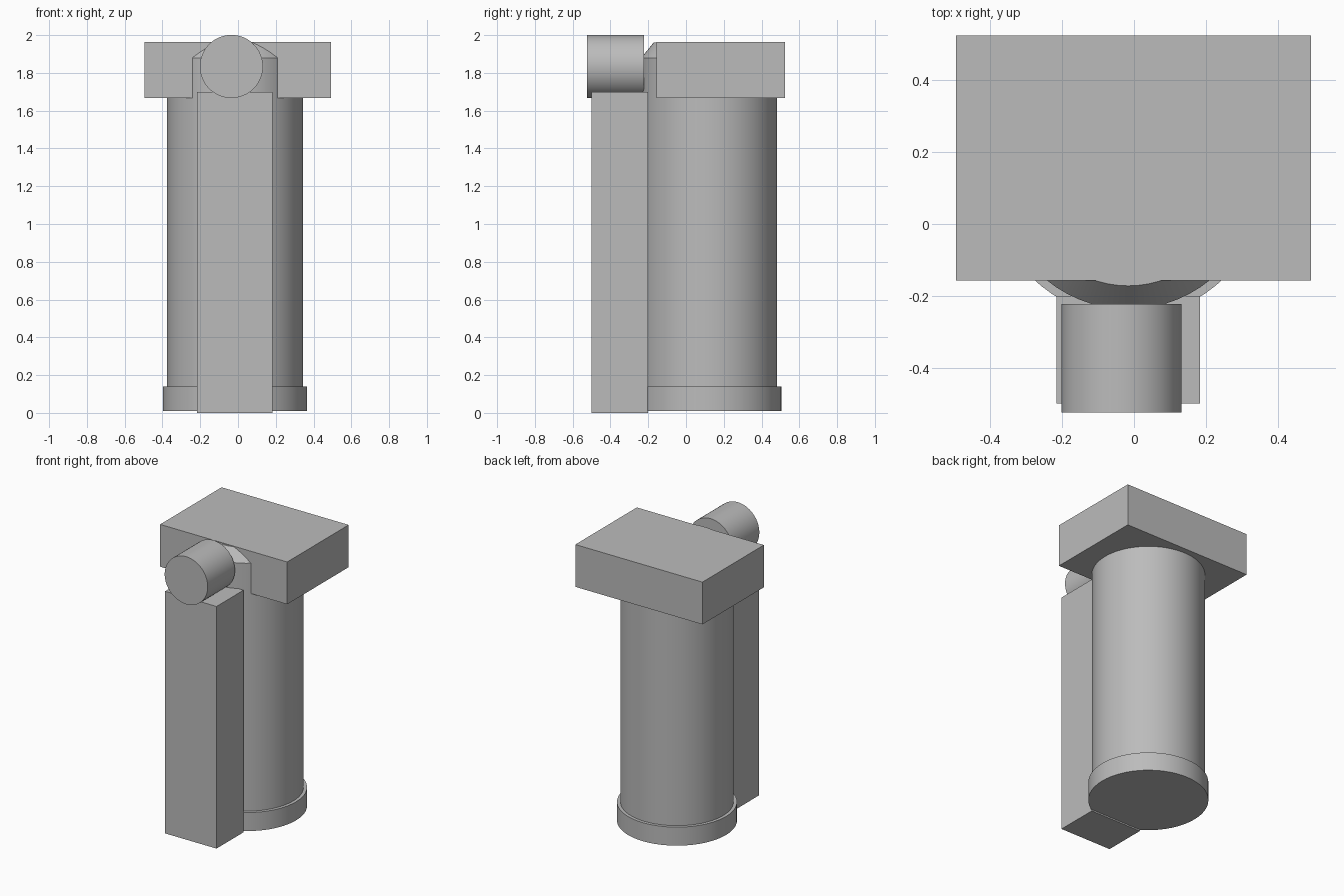
import bpy, bmesh, math
from mathutils import Matrix

if "Cube" in bpy.data.objects:
    bpy.data.objects.remove(bpy.data.objects["Cube"])

grey = bpy.data.materials.new("plain grey")
grey.diffuse_color = (0.5, 0.5, 0.5, 1)
grey.use_nodes = True
grey.node_tree.nodes["Principled BSDF"].inputs["Base Color"].default_value = grey.diffuse_color


def finish(name, bm, smooth=False):
    bmesh.ops.recalc_face_normals(bm, faces=bm.faces)
    mesh = bpy.data.meshes.new(name)
    bm.to_mesh(mesh)
    bm.free()
    mesh.materials.append(grey)
    obj = bpy.data.objects.new(name, mesh)
    bpy.context.collection.objects.link(obj)
    if smooth:
        bpy.ops.object.select_all(action='DESELECT')
        obj.select_set(True)
        bpy.context.view_layer.objects.active = obj
        bpy.ops.object.shade_smooth_by_angle(angle=math.radians(30))
    return obj


def box(name, lo, hi):
    bm = bmesh.new()
    size = [b - a for a, b in zip(lo, hi)]
    mid = [(a + b) / 2 for a, b in zip(lo, hi)]
    bmesh.ops.create_cube(bm, size=1, matrix=Matrix.Translation(mid) @ Matrix.Diagonal((*size, 1)))
    return finish(name, bm)


def drum(name, centre, r1, r2, depth, rot=Matrix()):
    bm = bmesh.new()
    bmesh.ops.create_cone(bm, cap_ends=True, segments=64, radius1=r1, radius2=r2,
                          depth=depth, matrix=Matrix.Translation(centre) @ rot)
    return finish(name, bm, True)


CX, CY = -0.016, 0.123

# Upright round body with foot ring and sloped shoulder
drum("body", (CX, CY, 0.945), 0.36, 0.36, 1.87)
drum("foot_ring", (CX, CY, 0.075), 0.382, 0.382, 0.13)
drum("shoulder", (CX, CY, 1.92), 0.36, 0.295, 0.08)

# Wide block over the top
box("top_block", (-0.495, -0.157, 1.667), (0.492, 0.525, 1.964))

# Tall post in front, carrying a horizontal drum
box("front_post", (-0.216, -0.5, 0.0), (0.183, -0.2, 1.70))
drum("front_drum", (-0.035, -0.374, 1.834), 0.167, 0.167, 0.302,
     Matrix.Rotation(math.pi / 2, 4, 'X'))
